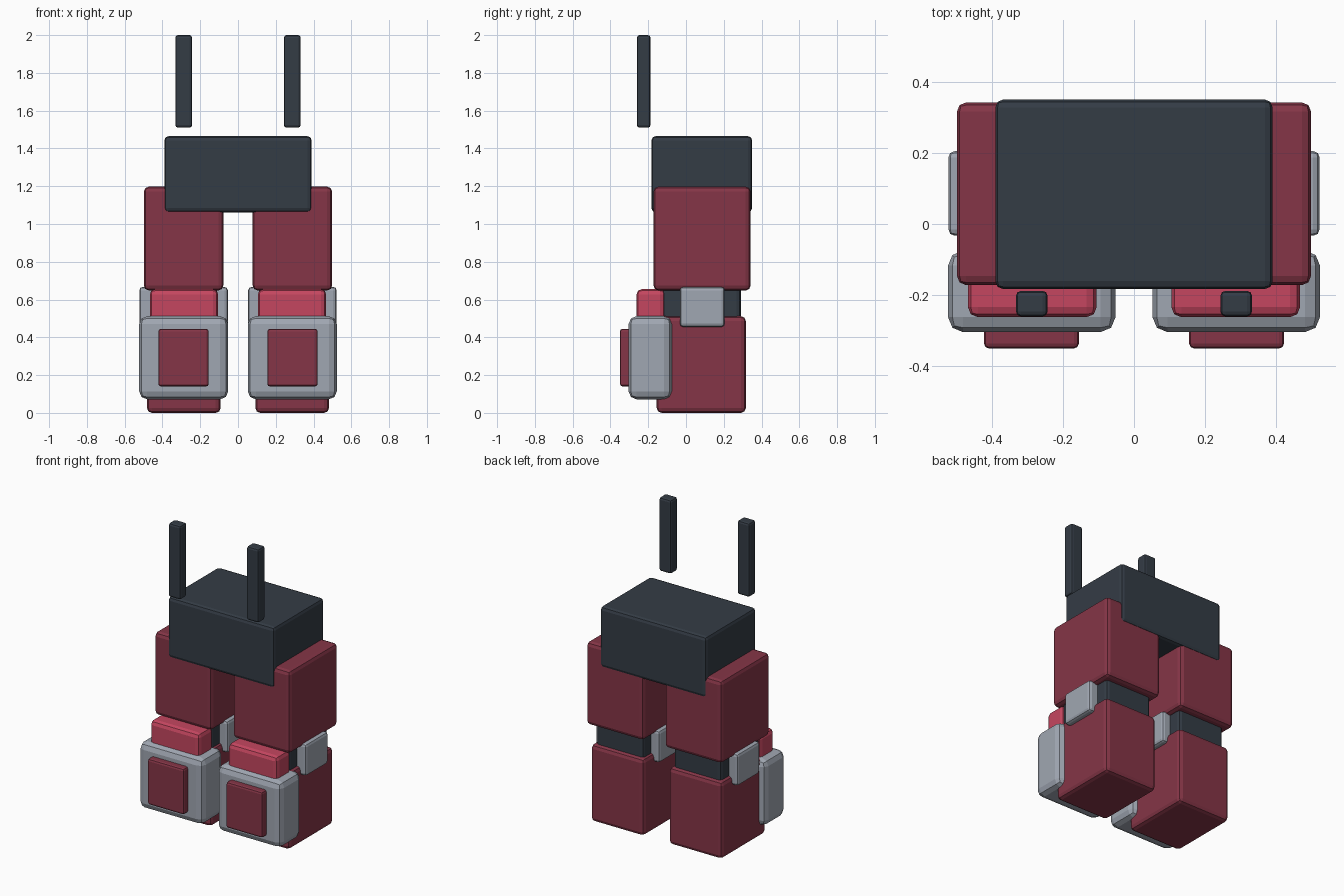
import bpy
import bmesh

if "Cube" in bpy.data.objects:
    bpy.data.objects.remove(bpy.data.objects["Cube"])


def material(name, rgb):
    m = bpy.data.materials.new(name)
    m.diffuse_color = (*rgb, 1.0)
    m.use_nodes = True
    m.node_tree.nodes["Principled BSDF"].inputs["Base Color"].default_value = m.diffuse_color
    return m


DARK = material("dark_slate", (0.034, 0.045, 0.060))
MAROON = material("maroon", (0.235, 0.036, 0.063))
RED = material("bright_red", (0.560, 0.062, 0.117))
GREY = material("light_grey", (0.352, 0.386, 0.445))


def block(name, xs, ys, zs, mat, bevel, segments=2):
    """Box between the given limits with rounded edges."""
    bm = bmesh.new()
    bmesh.ops.create_cube(bm, size=1.0)
    limits = (xs, ys, zs)
    for v in bm.verts:
        for i in range(3):
            v.co[i] = limits[i][0] if v.co[i] < 0 else limits[i][1]
    bmesh.ops.bevel(bm, geom=bm.edges[:], offset=bevel, segments=segments,
                    profile=0.5, affect='EDGES')
    bmesh.ops.recalc_face_normals(bm, faces=bm.faces[:])
    mesh = bpy.data.meshes.new(name)
    bm.to_mesh(mesh)
    bm.free()
    mesh.materials.append(mat)
    ob = bpy.data.objects.new(name, mesh)
    bpy.context.collection.objects.link(ob)
    return ob


# Pelvis block
block("pelvis", (-0.39, 0.39), (-0.183, 0.35), (1.062, 1.465), DARK, 0.022)

# Everything else exists once per side
LEG_PARTS = [
    ("thigh", (0.078, 0.498), (-0.172, 0.342), (0.648, 1.198), MAROON, 0.026),
    ("knee_joint", (0.112, 0.458), (-0.125, 0.29), (0.46, 0.70), DARK, 0.022),
    ("knee_pad", (0.105, 0.467), (-0.262, -0.11), (0.46, 0.655), RED, 0.028),
    ("shin", (0.092, 0.482), (-0.155, 0.317), (0.0, 0.512), MAROON, 0.026),
    ("shin_armour", (0.052, 0.523), (-0.304, -0.075), (0.072, 0.512), GREY, 0.042),
    ("armour_plate", (0.155, 0.422), (-0.35, -0.28), (0.14, 0.445), MAROON, 0.014),
    ("outer_knee_guard", (0.44, 0.522), (-0.033, 0.205), (0.455, 0.667), GREY, 0.018),
    ("inner_knee_guard", (0.054, 0.13), (-0.033, 0.205), (0.455, 0.667), GREY, 0.018),
    ("upright_post", (0.243, 0.332), (-0.26, -0.188), (1.51, 2.0), DARK, 0.014),
]
for side, label in ((1, "left"), (-1, "right")):
    for name, (x0, x1), ys, zs, mat, bevel in LEG_PARTS:
        xs = sorted((side * x0, side * x1))
        block(f"{label}_{name}", xs, ys, zs, mat, bevel)
